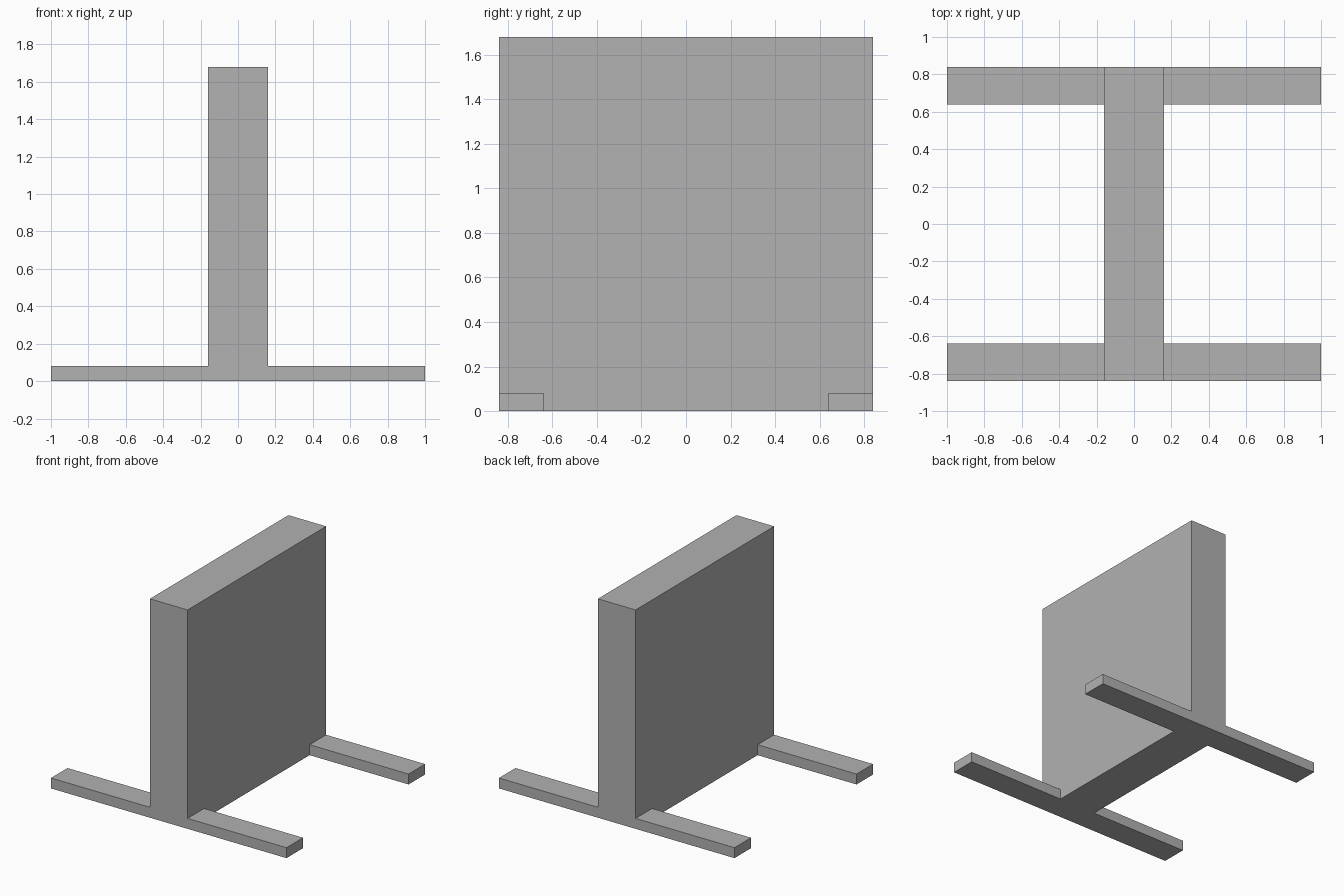
import bpy
import bmesh
from mathutils import Vector

if "Cube" in bpy.data.objects:
    bpy.data.objects.remove(bpy.data.objects["Cube"], do_unlink=True)

HALF_WIDTH, HALF_DEPTH, HEIGHT = 1.0, 0.84, 1.68
PANEL_HALF = 0.16
FOOT_INNER, FOOT_HEIGHT = 0.64, 0.08

grey = bpy.data.materials.new("plain_grey")
grey.use_nodes = True
colour = (0.445, 0.445, 0.445, 1)
grey.diffuse_color = colour
grey.node_tree.nodes["Principled BSDF"].inputs["Base Color"].default_value = colour


def raise_faces(bm, faces, height):
    """Extrude faces upward and return the new top faces."""
    made = bmesh.ops.extrude_face_region(bm, geom=faces, use_keep_orig=False)["geom"]
    verts = [g for g in made if isinstance(g, bmesh.types.BMVert)]
    bmesh.ops.translate(bm, verts=verts, vec=Vector((0, 0, height)))
    return [g for g in made if isinstance(g, bmesh.types.BMFace)]


bm = bmesh.new()

# H-shaped footprint: the panel strip with a foot at each corner
xs = (-HALF_WIDTH, -PANEL_HALF, PANEL_HALF, HALF_WIDTH)
ys = (-HALF_DEPTH, -FOOT_INNER, FOOT_INNER, HALF_DEPTH)
for i in range(3):
    for j in range(3):
        if i != 1 and j == 1:
            continue
        corners = ((xs[i], ys[j]), (xs[i + 1], ys[j]),
                   (xs[i + 1], ys[j + 1]), (xs[i], ys[j + 1]))
        bm.faces.new([bm.verts.new((x, y, 0)) for x, y in corners])
bmesh.ops.remove_doubles(bm, verts=bm.verts[:], dist=0.0001)
footprint = bm.faces[:]
base_copy = bmesh.ops.duplicate(bm, geom=footprint)["geom"]
base_faces = [g for g in base_copy if isinstance(g, bmesh.types.BMFace)]

# Feet layer, then the upright panel from its middle strip
tops = raise_faces(bm, footprint, FOOT_HEIGHT)
panel = [f for f in tops if abs(f.calc_center_median().x) < PANEL_HALF]
raise_faces(bm, panel, HEIGHT - FOOT_HEIGHT)

# Close the underside and merge coplanar faces
bmesh.ops.remove_doubles(bm, verts=bm.verts[:], dist=0.0001)
bmesh.ops.dissolve_limit(bm, angle_limit=0.01, verts=bm.verts[:], edges=bm.edges[:])
bmesh.ops.recalc_face_normals(bm, faces=bm.faces[:])

mesh = bpy.data.meshes.new("upright_panel_with_feet")
bm.to_mesh(mesh)
bm.free()
mesh.materials.append(grey)
stand = bpy.data.objects.new("upright_panel_with_feet", mesh)
bpy.context.collection.objects.link(stand)
